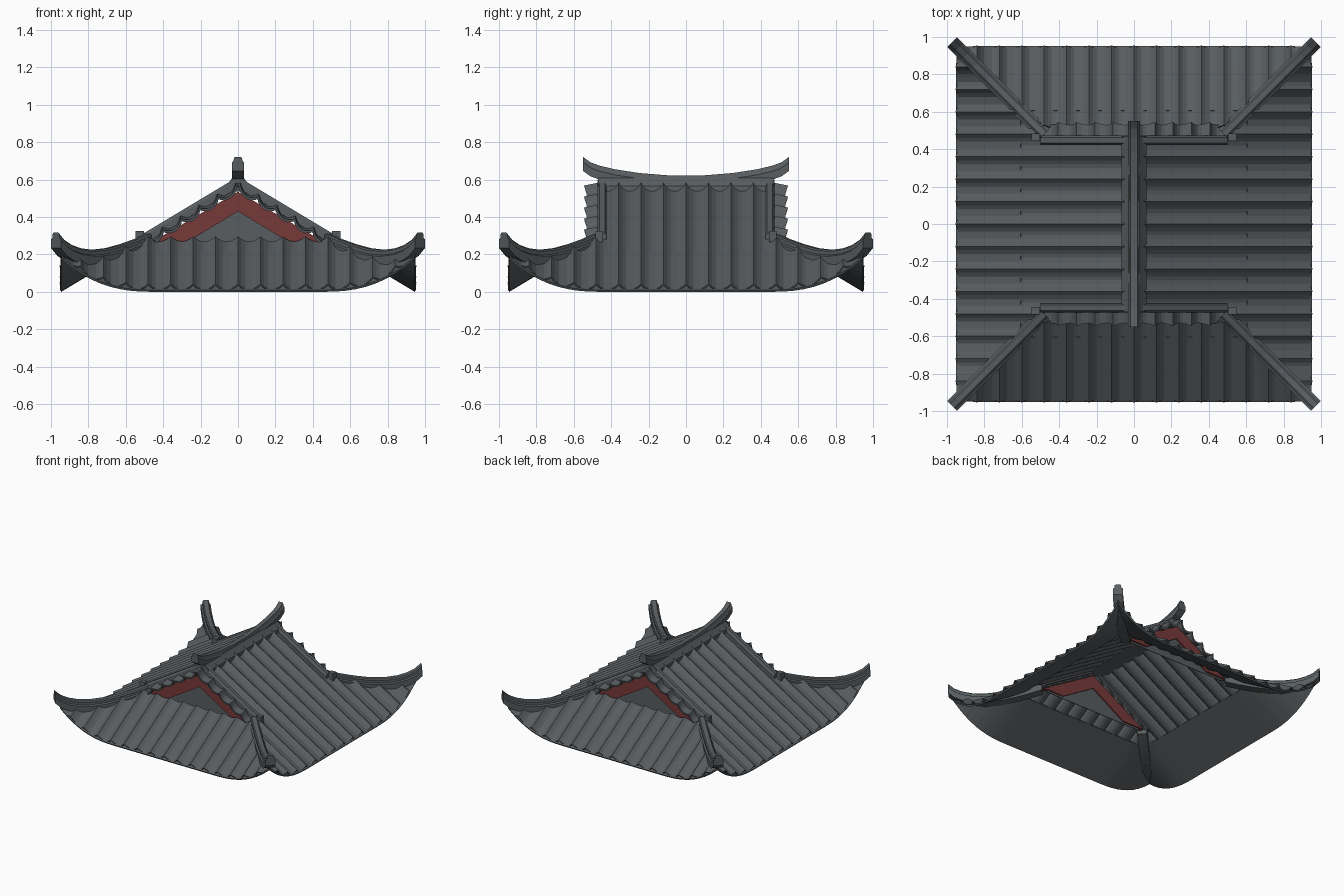
import bpy, bmesh, math
from mathutils import Vector, Matrix

if "Cube" in bpy.data.objects:
    bpy.data.objects.remove(bpy.data.objects["Cube"])


def material(name, rgb):
    m = bpy.data.materials.new(name)
    m.use_nodes = True
    m.diffuse_color = (*rgb, 1)
    m.node_tree.nodes["Principled BSDF"].inputs["Base Color"].default_value = (*rgb, 1)
    return m


SLATE = material("slate grey", (0.098, 0.109, 0.116))
RED = material("dark red", (0.19, 0.041, 0.041))

EAVE = 0.945      # distance of the eave from the centre
BREAK = 0.52      # where the lower skirt begins
PITCH = 0.12      # width of one tile channel
DEPTH = 0.032     # depth of one tile channel
SLOPE = 0.6


def surf(u, t):
    """Height of the roof bed at distance u from centre, t along the eave."""
    lift = max(0, (abs(t) - 0.45) / 0.5)
    return SLOPE * (EAVE - u) + 0.18 * lift ** 2.5


def scallop(t, pitch):
    """0 in the middle of a channel, 1 on the crest between two channels."""
    f = (t / pitch) % 1
    return (2 * f - 1) ** 2


def finish(name, bm, mat, turn=0.0, thick=0.0, offset=-1):
    bmesh.ops.remove_doubles(bm, verts=bm.verts, dist=0.0001)
    bm.transform(Matrix.Rotation(turn, 4, 'Z'))
    if not thick:
        bmesh.ops.recalc_face_normals(bm, faces=bm.faces)
    me = bpy.data.meshes.new(name)
    bm.to_mesh(me)
    bm.free()
    me.materials.append(mat)
    ob = bpy.data.objects.new(name, me)
    bpy.context.collection.objects.link(ob)
    if thick:
        mod = ob.modifiers.new("thickness", 'SOLIDIFY')
        mod.thickness, mod.offset = thick, offset
    return ob


def grid(name, rows, turn, thick, offset=-1):
    """Skin a list of equally long rows of points."""
    bm = bmesh.new()
    vs = [[bm.verts.new(p) for p in row] for row in rows]
    for a, b in zip(vs, vs[1:]):
        for i in range(len(a) - 1):
            bm.faces.new((a[i], a[i + 1], b[i + 1], b[i]))
    return finish(name, bm, SLATE, turn, thick, offset)


def tiles(name, u0, u1, half, turn):
    """Channel tiles running downhill, trimmed along the hips."""
    rows = []
    n = math.ceil(half / PITCH) * 6
    for i in range(-n, n + 1):
        t = max(-half, min(half, i * PITCH / 6))
        start = max(u0, abs(t)) if u0 >= BREAK else u0
        h = DEPTH * scallop(t, PITCH)
        row = []
        for k in range(9):
            u = start + (u1 - start) * k / 8
            row.append((u + 0.5 * h - 0.006, t, surf(u, t) + 0.014 + 0.86 * h))
        rows.append(row)
    return grid(name, rows, turn, 0.008)


def soffit(name, turn):
    """Smooth board under the eave."""
    rows = []
    for i in range(-18, 19):
        t = EAVE * i / 18
        start = max(0.6, abs(t))
        us = [start + (EAVE - start) * k / 4 for k in range(5)]
        rows.append([(u, t, surf(u, t)) for u in us])
    return grid(name, rows, turn, 0.012, 1)


def sweep(name, path, section, turn=0.0):
    """Carry an upright (sideways, height) section along a path."""
    path = [Vector(p) for p in path]
    bm = bmesh.new()
    rings = []
    for i, p in enumerate(path):
        d = path[min(i + 1, len(path) - 1)] - path[max(i - 1, 0)]
        side = Vector((d.y, -d.x, 0)).normalized()
        rings.append([bm.verts.new(p + side * s + Vector((0, 0, z))) for s, z in section])
    n = len(section)
    for a, b in zip(rings, rings[1:]):
        for i in range(n):
            bm.faces.new((a[i], a[(i + 1) % n], b[(i + 1) % n], b[i]))
    bm.faces.new(rings[0])
    bm.faces.new(rings[-1])
    return finish(name, bm, SLATE, turn)


def mirrored(half):
    """Close a one-sided section by mirroring it."""
    return half + [(-s, z) for s, z in reversed(half)]


def plate(name, outline, y0, y1, mat, turn):
    """Upright plate with an (x, z) outline."""
    bm = bmesh.new()
    f = bm.faces.new([bm.verts.new((x, y0, z)) for x, z in outline])
    ext = bmesh.ops.extrude_face_region(bm, geom=[f])
    moved = [v for v in ext["geom"] if isinstance(v, bmesh.types.BMVert)]
    bmesh.ops.translate(bm, verts=moved, vec=(0, y1 - y0, 0))
    return finish(name, bm, mat, turn)


def block(name, centre, size, turn):
    bm = bmesh.new()
    bmesh.ops.create_cube(bm, size=1)
    bm.transform(Matrix.Translation(centre) @ Matrix.Diagonal((*size, 1)))
    return finish(name, bm, SLATE, turn)


# Lower skirt and eave boards on all four sides
for i, side in enumerate(("left", "back", "right", "front")):
    turn = i * math.pi / 2
    tiles(side + "_skirt_tiles", BREAK, EAVE, EAVE, turn)
    soffit(side + "_eave_board", turn)

# Upper main slopes
for side, turn in (("left", 0), ("right", math.pi)):
    tiles(side + "_upper_tiles", 0.02, BREAK, 0.46, turn)

# Hip ridges sweeping up to the corners
hip_section = mirrored([(0.037, -0.085), (0.037, -0.035), (0.025, -0.028),
                        (0.025, -0.008), (0.017, 0)])
hip_line = [(0.48, 0.31), (0.55, 0.28), (0.62, 0.255), (0.7, 0.233), (0.78, 0.224),
            (0.85, 0.232), (0.9, 0.25), (0.94, 0.277), (0.973, 0.318)]
for i, corner in enumerate(("back_left", "back_right", "front_right", "front_left")):
    sweep(corner + "_hip_ridge", [(s, s, z) for s, z in hip_line], hip_section,
          i * math.pi / 2)

# Main ridge: curved cap over a wide base course
cap_half = [(0.032, -0.075), (0.032, -0.03), (0.026, -0.025), (0.018, 0)]
arm = [(0.1, 0.623), (0.25, 0.635), (0.38, 0.655), (0.46, 0.674), (0.51, 0.692), (0.552, 0.722)]
line = [(0, -y, z) for y, z in reversed(arm)] + [(0, y, z) for y, z in arm]
sweep("main_ridge_cap", line, mirrored(cap_half))
sweep("main_ridge_base", [(0, -0.47, 0), (0, 0.47, 0)],
      mirrored([(0.068, 0.535), (0.066, 0.565), (0.045, 0.59), (0.03, 0.61)]))

# Gable ends
verge_section = mirrored([(0.024, -0.06), (0.024, -0.018), (0.014, 0)])
board = [(0, 0.535), (0.48, 0.255), (0.29, 0.255), (0, 0.43),
         (-0.29, 0.255), (-0.48, 0.255)]
for end, turn in (("back", 0), ("front", math.pi)):
    plate(end + "_gable_panel", [(-0.46, 0.24), (0.46, 0.24), (0, 0.52)],
          0.475, 0.48, SLATE, turn)
    plate(end + "_gable_board", board, 0.465, 0.495, RED, turn)
    sweep(end + "_verge_ridge", [(-0.5, 0.448, 0.315), (0, 0.448, 0.615), (0.5, 0.448, 0.315)],
          verge_section, turn)
    for sign, side in ((1, "east"), (-1, "west")):
        # Short tiles lying across the verge
        rows = []
        for k in range(31):
            s = 0.49 * k / 30
            h = 0.034 * scallop(s, 0.098)
            rows.append([(sign * (s + 0.4 * h), y + 0.45 * h,
                          0.553 - SLOPE * s + 0.86 * h - 0.2 * (y - 0.46))
                         for y in (0.45, 0.49, 0.53)])
        if sign > 0:
            rows.reverse()
        grid(f"{end}_verge_tiles_{side}", rows, turn, 0.014)
        # Stop block where the verge meets the hip
        block(f"{end}_verge_stop_{side}", (sign * 0.525, 0.465, 0.295),
              (0.045, 0.04, 0.06), turn)
